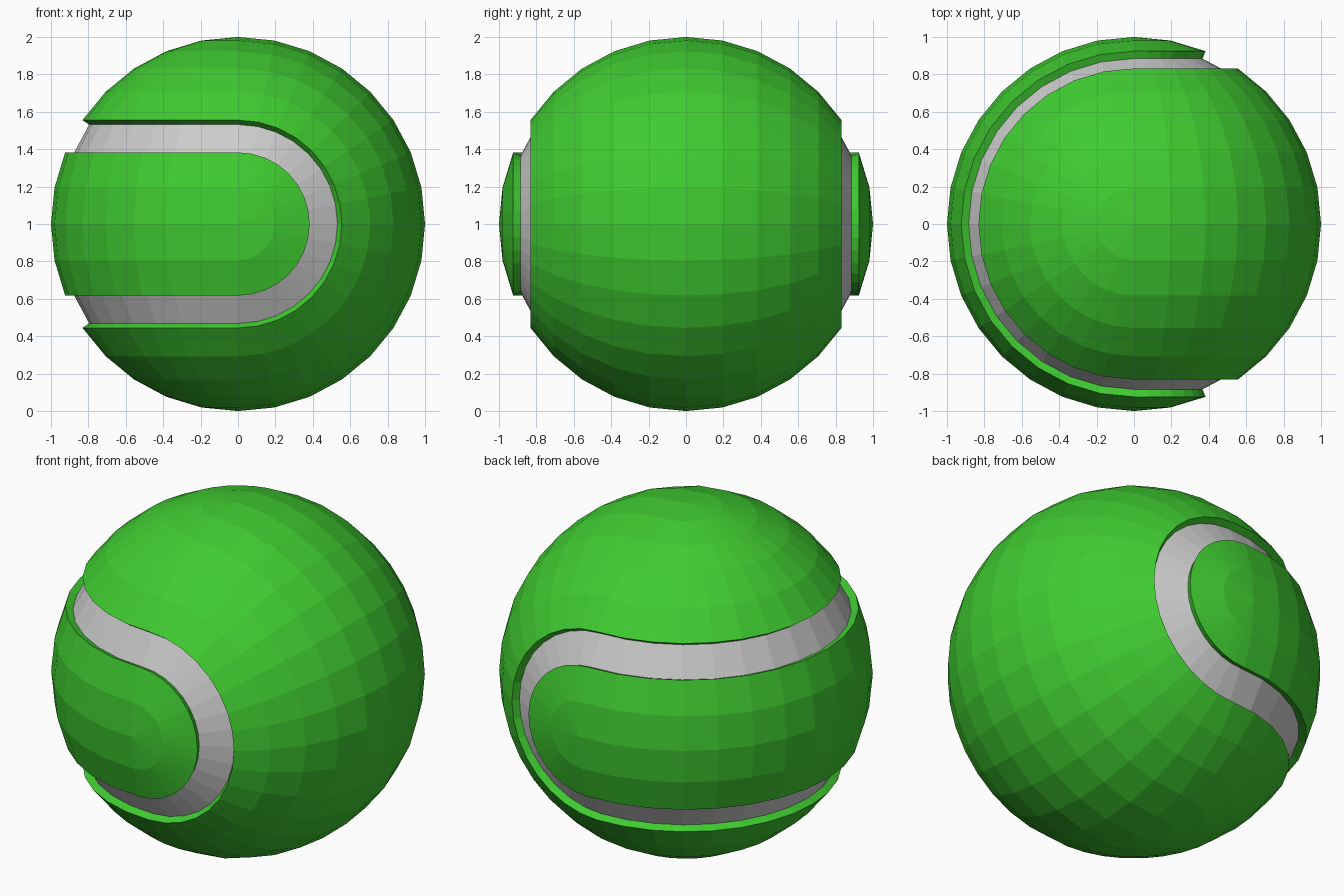
import bpy, bmesh, math
from mathutils import Matrix, Vector

if "Cube" in bpy.data.objects:
    bpy.data.objects.remove(bpy.data.objects["Cube"])

STEP = math.pi / 16          # 32 sides per full circle
FLOOR = 0.957                # groove floor radius


def profile(start):
    """Half circle in the YZ plane (16 steps), with the four grooves cut in."""
    pts = []
    for i in range(start, start + 17):
        a = i * STEP
        p = Vector((0, math.cos(a), math.sin(a)))
        k = i % 16
        if k in (2, 14):         # outside the groove wraps around the Y poles
            pts += [p, p * FLOOR] if k == 2 else [p * FLOOR, p]
        elif k in (3, 13):
            pts += [p * FLOOR, p] if k == 3 else [p, p * FLOOR]
        else:
            pts.append(p)
    return pts


def revolve(bm, pts, axis):
    """Sweep a profile half a turn around an axis."""
    rows = []
    for j in range(17):
        rot = Matrix.Rotation(j * STEP, 3, axis)
        rows.append([bm.verts.new(rot @ p) for p in pts])
    for r0, r1 in zip(rows, rows[1:]):
        for k in range(len(pts) - 1):
            bm.faces.new((r0[k], r0[k + 1], r1[k + 1], r1[k]))


def make_part(name, keep_floor):
    bm = bmesh.new()
    revolve(bm, profile(-8), 'Z')    # left half turns about the vertical axis
    revolve(bm, profile(0), 'Y')     # right half turns about the depth axis
    bmesh.ops.remove_doubles(bm, verts=bm.verts[:], dist=1e-4)
    bmesh.ops.recalc_face_normals(bm, faces=bm.faces[:])
    drop = [f for f in bm.faces
            if all(v.co.length < 0.98 for v in f.verts) != keep_floor]
    bmesh.ops.delete(bm, geom=drop, context='FACES')
    mesh = bpy.data.meshes.new(name)
    bm.to_mesh(mesh)
    bm.free()
    ob = bpy.data.objects.new(name, mesh)
    ob.location.z = 1
    bpy.context.collection.objects.link(ob)
    return ob


# Green felt panels with groove walls
felt = make_part("felt", False)
green = bpy.data.materials.new("green_felt")
green.diffuse_color = (0.05, 0.6, 0.03, 1)
green.use_nodes = True
green.node_tree.nodes["Principled BSDF"].inputs["Base Color"].default_value = green.diffuse_color
felt.data.materials.append(green)

# Grey seam on the groove floor
make_part("seam", True)
